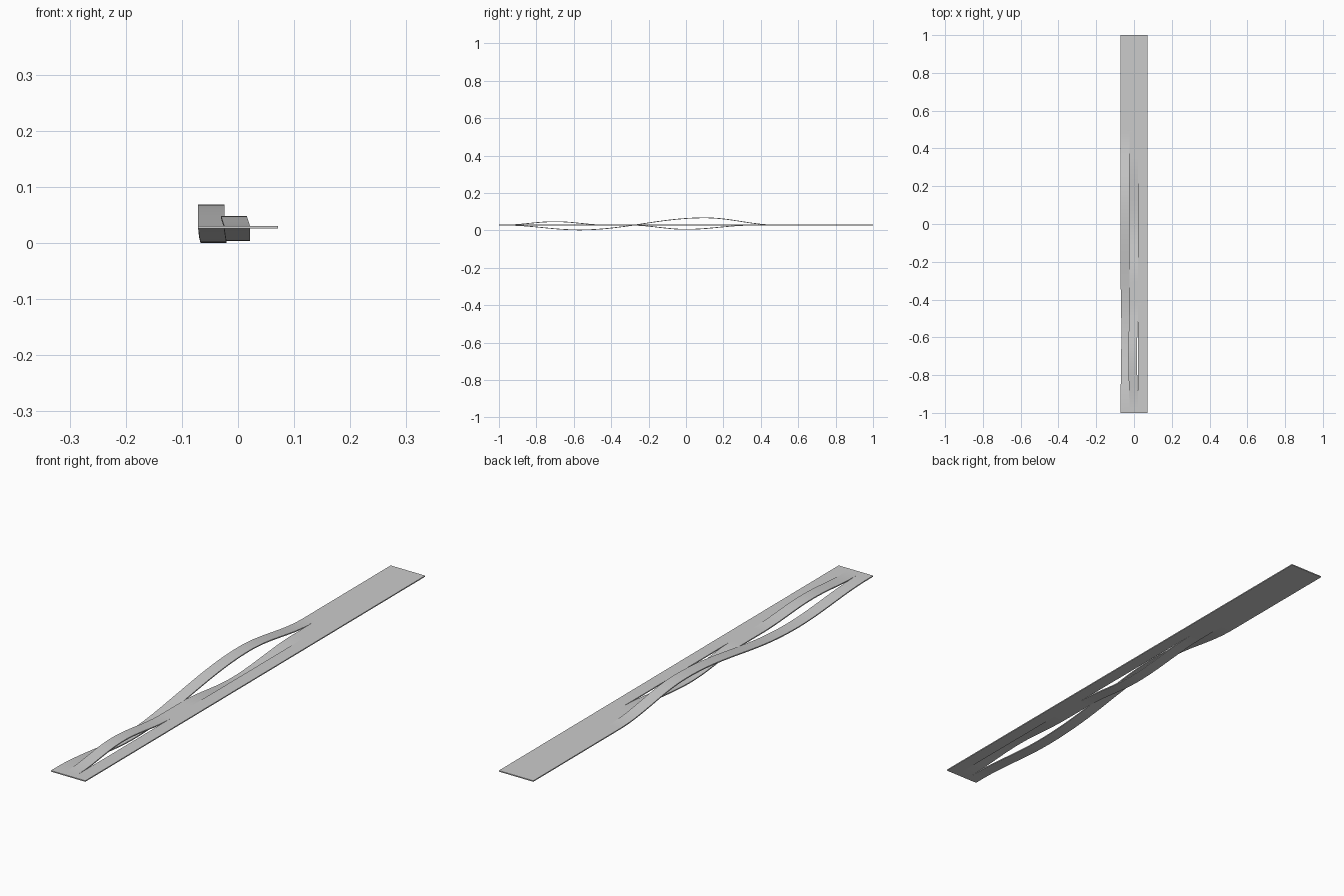
import bpy, bmesh, math

if "Cube" in bpy.data.objects:
    bpy.data.objects.remove(bpy.data.objects["Cube"])

THICK = 0.004
MID_Z = 0.028
ROWS = 160


def ease(keys, y):
    """Smooth cosine interpolation between (y, value) keys, flat outside them."""
    if y <= keys[0][0]:
        return keys[0][1]
    for (y0, v0), (y1, v1) in zip(keys, keys[1:]):
        if y <= y1:
            t = (y - y0) / (y1 - y0)
            return v0 + (v1 - v0) * (1 - math.cos(math.pi * t)) / 2
    return keys[-1][1]


# each strand: x edges, height offsets along y, sideways offsets along y
strands = [
    (-0.071, -0.0245,
     [(-0.97, 0), (-0.57, -0.0255), (0.1, 0.039), (0.49, 0)],
     [(-0.97, 0), (-0.57, 0.004), (-0.25, 0)]),
    (-0.0245, 0.0215,
     [(-0.98, 0), (-0.7, 0.0185), (-0.42, 0), (-0.3, 0), (0.0, -0.0225), (0.36, 0)],
     [(-0.98, 0), (-0.7, -0.006), (-0.42, 0)]),
    (0.0215, 0.071, [(-1, 0), (1, 0)], [(-1, 0), (1, 0)]),
]

# woven strip: strands share vertices wherever they lie flush, and split elsewhere
bm = bmesh.new()
for x0, x1, lift, shift in strands:
    prev = None
    for i in range(ROWS + 1):
        y = -1 + 2 * i / ROWS
        dz, dx = ease(lift, y), ease(shift, y)
        row = [bm.verts.new((x + dx, y, MID_Z + dz)) for x in (x0, x1)]
        if prev:
            bm.faces.new((prev[0], prev[1], row[1], row[0]))
        prev = row
bmesh.ops.remove_doubles(bm, verts=bm.verts, dist=0.00002)
bmesh.ops.recalc_face_normals(bm, faces=bm.faces)
mesh = bpy.data.meshes.new("woven_strip")
bm.to_mesh(mesh)
bm.free()

strip = bpy.data.objects.new("woven_strip", mesh)
bpy.context.collection.objects.link(strip)
bpy.context.view_layer.objects.active = strip
strip.select_set(True)

# sheet thickness
solid = strip.modifiers.new("thickness", 'SOLIDIFY')
solid.thickness = THICK
solid.offset = 0
bpy.ops.object.modifier_apply(modifier=solid.name)
bpy.ops.object.shade_smooth_by_angle(angle=math.radians(30))
